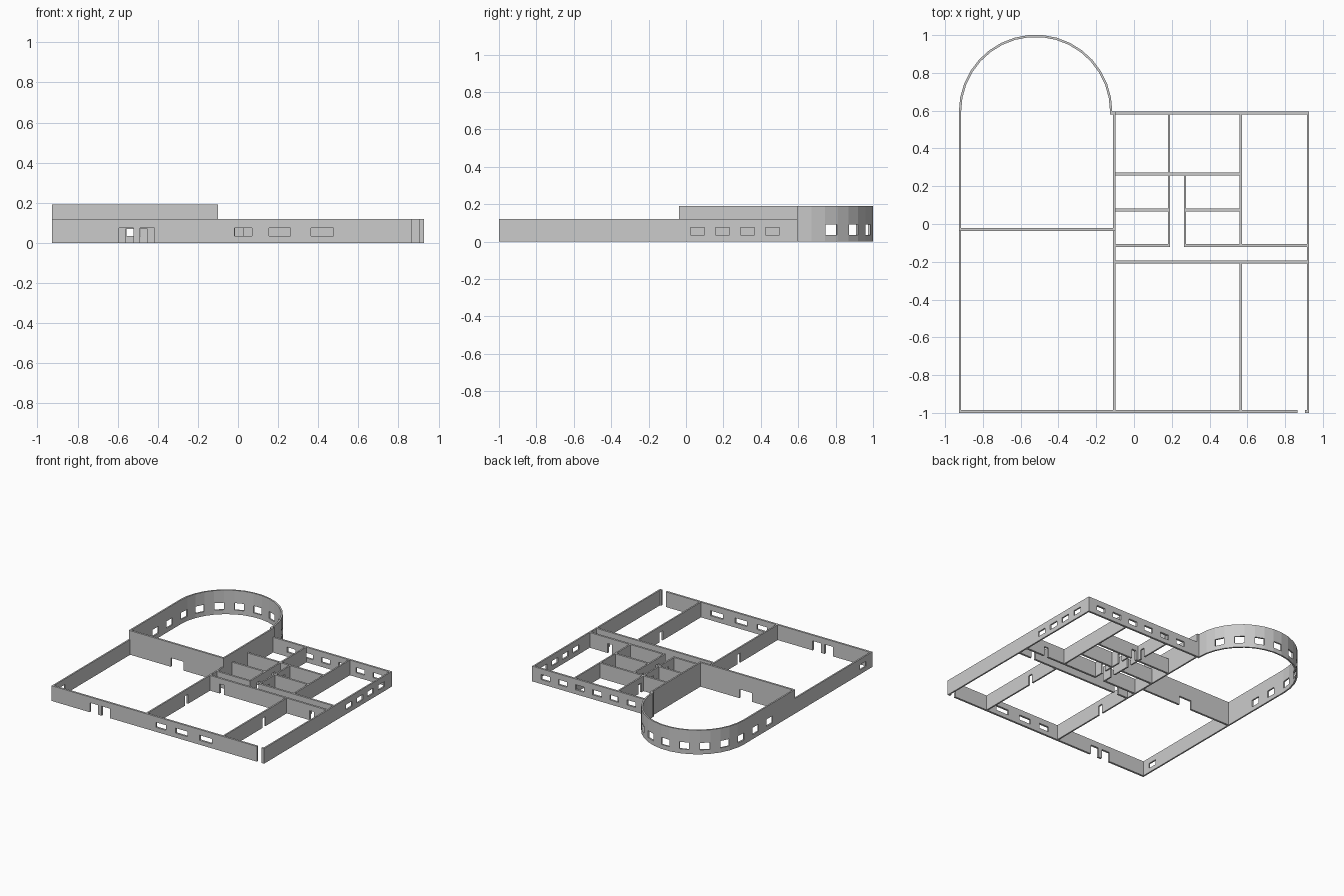
import bpy, bmesh
from math import pi, sin, cos

if "Cube" in bpy.data.objects:
    bpy.data.objects.remove(bpy.data.objects["Cube"])

LOW, TALL = 0.12, 0.19      # wall heights
TX, TY = 0.012, 0.016       # thickness of walls running along y / along x


def build(name, cols, height, pos, openings):
    """Closed wall on a (column, z) grid; pos(s, side) gives plan xy."""
    ss = sorted(set(list(cols) + [s for o in openings for s in o[:2]]))
    zs = sorted({0.0, height} | {z for o in openings for z in o[2:]})
    nc, nz = len(ss) - 1, len(zs) - 1

    def solid(i, j):
        if not (0 <= i < nc and 0 <= j < nz):
            return False
        s, z = (ss[i] + ss[i + 1]) / 2, (zs[j] + zs[j + 1]) / 2
        return not any(a < s < b and c < z < d for a, b, c, d in openings)

    bm = bmesh.new()
    cache = {}

    def v(i, j, k):
        if (i, j, k) not in cache:
            cache[i, j, k] = bm.verts.new((*pos(ss[i], k), zs[j]))
        return cache[i, j, k]

    for i in range(nc):
        for j in range(nz):
            if not solid(i, j):
                continue
            for k in (0, 1):
                bm.faces.new([v(i, j, k), v(i + 1, j, k), v(i + 1, j + 1, k), v(i, j + 1, k)])
            for di, dj, a, b in ((-1, 0, (0, 0), (0, 1)), (1, 0, (1, 0), (1, 1)),
                                 (0, -1, (0, 0), (1, 0)), (0, 1, (0, 1), (1, 1))):
                if not solid(i + di, j + dj):
                    p, q = (i + a[0], j + a[1]), (i + b[0], j + b[1])
                    bm.faces.new([v(*p, 0), v(*q, 0), v(*q, 1), v(*p, 1)])
    bmesh.ops.recalc_face_normals(bm, faces=bm.faces)
    me = bpy.data.meshes.new(name)
    bm.to_mesh(me)
    bm.free()
    bpy.context.collection.objects.link(bpy.data.objects.new(name, me))


def wall_x(name, y, x0, x1, openings=(), h=LOW):
    build(name, (x0, x1), h, lambda s, k: (s, y + (k - 0.5) * TY), openings)


def wall_y(name, x, y0, y1, openings=(), h=LOW):
    build(name, (y0, y1), h, lambda s, k: (x + (k - 0.5) * TX, s), openings)


def door(c, w=0.038, h=0.075):
    return (c - w / 2, c + w / 2, 0.0, h)


def win(c, w=0.075, top=0.075):
    return (c - w / 2, c + w / 2, 0.035, top)


# outer walls
wall_x("front_wall", -0.992, -0.927, 0.865,
       [door(-0.557, 0.073), door(-0.453, 0.073), win(0.027, 0.087), win(0.208, 0.106), win(0.42, 0.11)])
wall_x("front_wall_stub", -0.992, 0.905, 0.927)
wall_y("right_wall", 0.921, -0.984, 0.579, [win(0.062 + 0.1335 * i) for i in range(4)])
wall_x("back_wall", 0.587, -0.099, 0.927, [win(0.06 + 0.15 * i) for i in range(6)])
wall_y("left_wall", -0.921, -0.984, -0.038, [win(-0.885)])

# tall hall with a rounded end
wall_x("hall_front_wall", -0.03, -0.927, -0.099, [door(-0.505, 0.11, 0.07)], TALL)
wall_y("hall_left_wall", -0.921, -0.022, 0.596, [win(0.28, top=0.09), win(0.455, top=0.09)], TALL)
wall_y("hall_right_wall", -0.105, -0.022, 0.579, (), TALL)
wall_x("hall_corner", 0.587, -0.127, -0.099, (), TALL)

R, SEG = 0.406, 17
CX, CY = -0.521, 0.596


def arch(s, k):
    # straight facets: interpolate between the polygon corners
    r = R - k * TX
    i = min(int(s), SEG - 1)
    a, b, t = pi * i / SEG, pi * (i + 1) / SEG, s - i
    return (CX + r * (cos(a) * (1 - t) + cos(b) * t), CY + r * (sin(a) * (1 - t) + sin(b) * t))


build("hall_round_wall", range(SEG + 1), TALL, arch,
      [(i + 0.03, i + 0.97, 0.035, 0.09) for i in range(2, SEG, 2)])

# inner walls
wall_y("front_room_divider", -0.105, -0.984, -0.038, [door(-0.5)])
wall_y("front_right_divider", 0.565, -0.984, -0.208, [door(-0.49)])
wall_x("corridor_front_wall", -0.2, -0.099, 0.915, [door(0.005), door(0.79)])
wall_x("corridor_back_wall_left", -0.115, -0.099, 0.191)
wall_x("corridor_back_wall_right", -0.115, 0.264, 0.915, [door(0.74)])
wall_y("passage_left_wall", 0.185, -0.107, 0.257, [door(-0.02), door(0.17)])
wall_y("passage_right_wall", 0.27, -0.107, 0.257, [door(-0.02), door(0.17)])
wall_x("passage_end_wall", 0.265, -0.099, 0.571, [door(0.228)])
wall_x("small_room_divider_left", 0.075, -0.099, 0.179)
wall_x("small_room_divider_right", 0.075, 0.276, 0.559)
wall_y("back_room_divider_left", 0.185, 0.273, 0.579, [door(0.32)])
wall_y("back_room_divider_upper", 0.565, 0.273, 0.579)
wall_y("back_room_divider_lower", 0.565, -0.107, 0.257)
